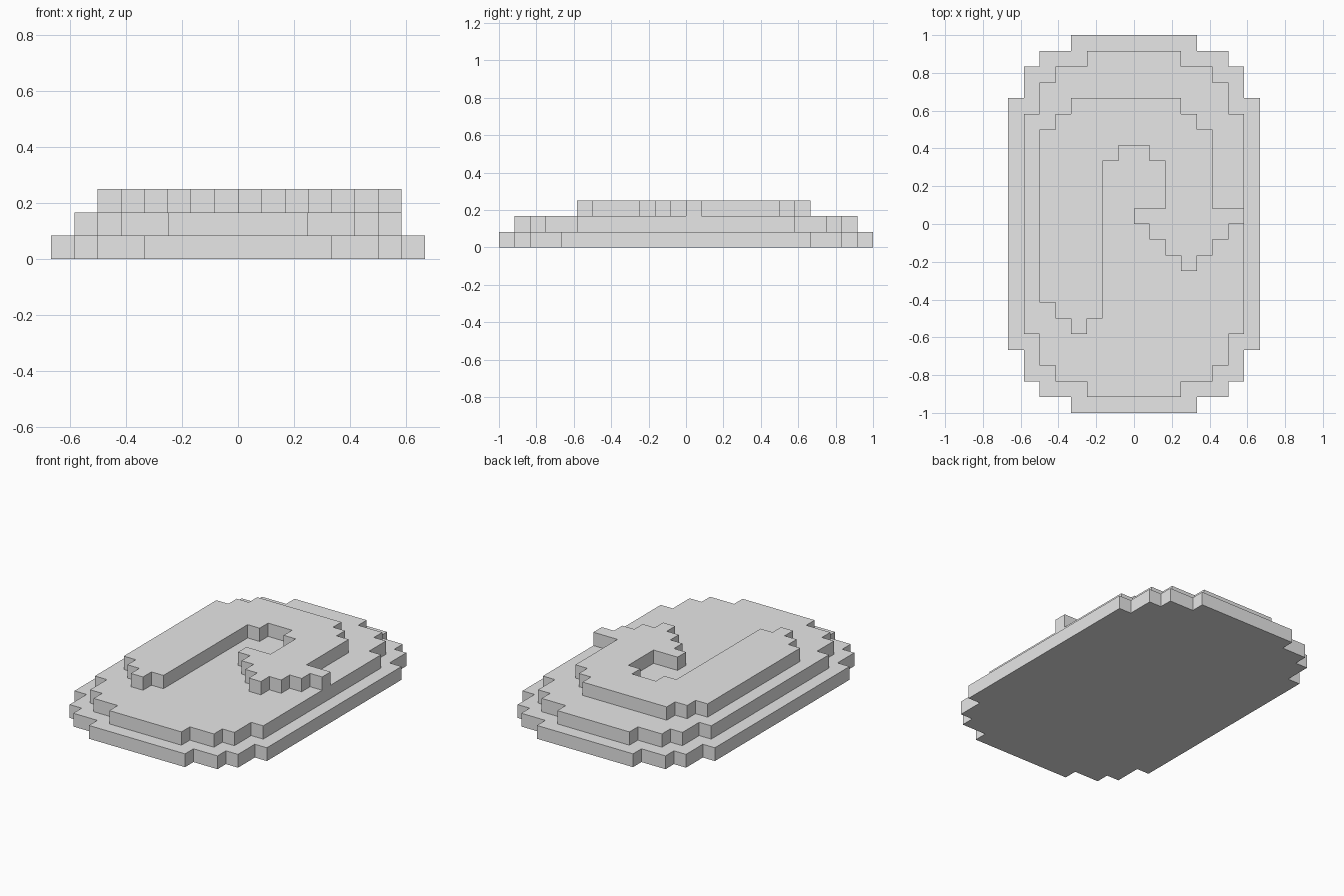
import bpy
import bmesh

default_cube = bpy.data.objects.get("Cube")
if default_cube:
    bpy.data.objects.remove(default_cube, do_unlink=True)

UNIT = 1 / 12  # one step of the blocky grid

grey = bpy.data.materials.new("light_grey")
grey.use_nodes = True
grey.diffuse_color = (0.8, 0.8, 0.8, 1)
grey.node_tree.nodes["Principled BSDF"].inputs["Base Color"].default_value = (0.8, 0.8, 0.8, 1)


def slab(name, outline, level):
    """Extrude a grid outline into a slab one step thick."""
    bm = bmesh.new()
    verts = [bm.verts.new((x * UNIT, y * UNIT, level * UNIT)) for x, y in outline]
    face = bm.faces.new(verts)
    top = bmesh.ops.extrude_face_region(bm, geom=[face])["geom"]
    bmesh.ops.translate(bm, vec=(0, 0, UNIT),
                        verts=[v for v in top if isinstance(v, bmesh.types.BMVert)])
    bmesh.ops.recalc_face_normals(bm, faces=bm.faces)
    mesh = bpy.data.meshes.new(name)
    bm.to_mesh(mesh)
    bm.free()
    mesh.materials.append(grey)
    obj = bpy.data.objects.new(name, mesh)
    bpy.context.collection.objects.link(obj)
    return obj


def stepped_oval(quarter):
    """Mirror a quarter outline into a closed loop."""
    half = quarter + [(x, -y) for x, y in reversed(quarter)]
    return half + [(-x, y) for x, y in reversed(half)]


# Two stepped oval tiers
base = [(4, 12), (4, 11), (6, 11), (6, 10), (7, 10), (7, 8), (8, 8)]
slab("base_tier", stepped_oval(base), 0)
slab("middle_tier", stepped_oval([(x - 1, y - 1) for x, y in base]), 1)

# Raised hook with an arrow-shaped end
hook = [
    # outer left side, down to the pointed foot
    (-4, 8), (-4, 7), (-5, 7), (-5, 6), (-6, 6), (-6, -5), (-5, -5),
    (-5, -6), (-4, -6), (-4, -7), (-3, -7), (-3, -6), (-2, -6),
    # inner arch
    (-2, 4), (-1, 4), (-1, 5), (1, 5), (1, 4), (2, 4), (2, 1),
    # stepped arrow head
    (0, 1), (0, 0), (1, 0), (1, -1), (2, -1), (2, -2), (3, -2), (3, -3),
    (4, -3), (4, -2), (5, -2), (5, -1), (6, -1), (6, 0), (7, 0), (7, 1),
    # outer right side
    (5, 1), (5, 6), (4, 6), (4, 7), (3, 7), (3, 8),
]
slab("raised_hook", hook, 2)
